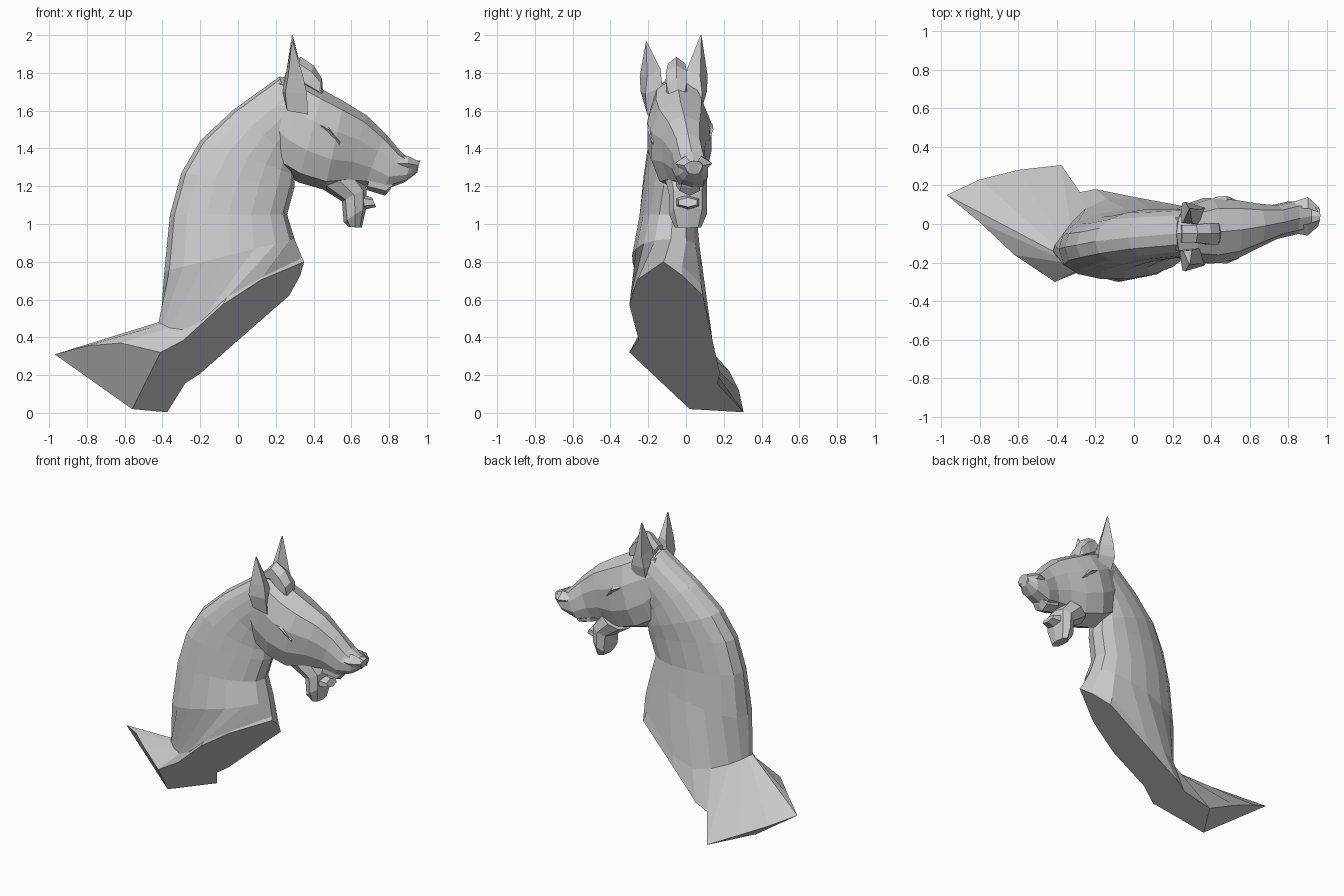
import bpy, bmesh, math


def make(name, rings, caps=(True, True), apex=None):
    """Skin a list of equal-length point rings; flat faces."""
    bm = bmesh.new()
    vs = [[bm.verts.new(p) for p in r] for r in rings]
    n = len(vs[0])
    for a, b in zip(vs, vs[1:]):
        for i in range(n):
            j = (i + 1) % n
            bm.faces.new((a[i], a[j], b[j], b[i]))
    if caps[0]:
        bm.faces.new(vs[0])
    if caps[1]:
        bm.faces.new(vs[-1])
    if apex:
        # three flat cuts under the bust, meeting at one corner
        v = bm.verts.new(apex)
        first = vs[0]
        for idx in ([12, 13, 14, 15, 0, 1, 2, 3, 4, 5, 6], [6, 7, 8, 9], [9, 10, 11, 12]):
            bm.faces.new([first[i] for i in idx] + [v])
    bmesh.ops.recalc_face_normals(bm, faces=bm.faces)
    me = bpy.data.meshes.new(name)
    bm.to_mesh(me)
    bm.free()
    ob = bpy.data.objects.new(name, me)
    bpy.context.collection.objects.link(ob)
    return ob


def ring(low, high, w, y_low, y_high, n=8, power=0.8):
    """Cross-section between two profile points (x, z), width w each side."""
    pts = []
    for i in range(n):
        a = 2 * math.pi * i / n
        t = 0.5 - 0.5 * math.cos(a)
        s = math.sin(a)
        s = math.copysign(abs(s) ** power, s) if abs(s) > 1e-6 else 0
        pts.append((low[0] + (high[0] - low[0]) * t,
                    y_low + (y_high - y_low) * t + w * s,
                    low[1] + (high[1] - low[1]) * t))
    return pts


def cut(x, y):
    """Point on the slanted cut plane across the chest."""
    return (x, y, 0.766 * x - 0.568 * y + 0.464)


# Neck and shoulder, ending in the slanted cuts
rim = [cut(x, y) for x, y in [(.35, -.12), (.33, -.02), (.27, .09), (0, .14),
                              (-.2, .18), (-.28, .165), (-.375, .305)]]
rim += [(-.6, .28, .12), (-.8, .23, .22), (-.97, .15, .31), (-.80, .01, .355), (-.62, -.16, .37)]
rim += [cut(x, y) for x, y in [(-.41, -.3), (-.29, -.25), (-.08, -.3), (.12, -.26)]]
# crease where the neck meets the withers
crease = [(.34, -.11, .82), (.32, -.02, .78), (.25, .08, .68), (.01, .13, .46),
          (-.14, .13, .41), (-.25, .08, .42), (-.33, .0, .44), (-.38, -.07, .46),
          (-.41, -.11, .48), (-.42, -.14, .48), (-.40, -.17, .47), (-.36, -.20, .45),
          (-.29, -.235, .44), (-.19, -.265, .49), (-.06, -.295, .61), (.13, -.25, .72)]
neck = [((.30, .92), (-.39, .75), .18, -.08, -.13),
        ((.26, 1.05), (-.36, 1.05), .15, -.07, -.12),
        ((.30, 1.20), (-.30, 1.27), .142, -.05, -.11),
        ((.30, 1.26), (-.20, 1.44), .14, -.04, -.09),
        ((.30, 1.34), (-.03, 1.60), .13, -.04, -.07),
        ((.33, 1.42), (.22, 1.78), .125, -.04, -.05)]
make("neck", [rim, crease] + [ring(*r, n=16) for r in neck],
     caps=(False, True), apex=(-.56, .02, .02))

# Head from poll to muzzle
head = [((.19, 1.37), (.22, 1.78), .12, -.05, -.05),
        ((.22, 1.28), (.34, 1.77), .15, -.04, -.05),
        ((.32, 1.22), (.45, 1.71), .175, -.03, -.04),
        ((.46, 1.18), (.56, 1.65), .16, -.03, -.03),
        ((.57, 1.20), (.68, 1.575), .12, -.01, -.01),
        ((.67, 1.20), (.78, 1.48), .09, .01, .01),
        ((.77, 1.18), (.86, 1.385), .09, .03, .03),
        ((.88, 1.22), (.92, 1.335), .08, .04, .04),
        ((.94, 1.265), (.965, 1.335), .045, .045, .045)]
make("head", [ring(*r, n=10, power=.7) for r in head])

# Dropped lower jaw and lip
jaw = [((.44, 1.19), (.62, 1.28), .11, 0, 0),
       ((.55, 1.12), (.68, 1.19), .10, .01, .01),
       ((.56, 1.01), (.68, 1.09), .10, .01, .01),
       ((.585, .985), (.655, .98), .07, .01, .01)]
make("lower_jaw", [ring(*r) for r in jaw])
lip = [((.60, 1.06), (.62, 1.17), .08, .01, .01),
       ((.73, 1.09), (.71, 1.14), .055, .01, .01)]
make("lower_lip", [ring(*r, n=6) for r in lip])

# Upper teeth
teeth = [((.68, 1.18), (.70, 1.26), .07, .01, .01),
         ((.78, 1.15), (.80, 1.25), .06, .02, .02),
         ((.81, 1.19), (.84, 1.25), .05, .02, .02)]
make("upper_teeth", [ring(*r, n=6) for r in teeth])

# Forelock tuft between the ears
tuft = [((.24, 1.74), (.25, 1.80), .05, -.05, -.05),
        ((.30, 1.74), (.33, 1.885), .05, -.05, -.05),
        ((.36, 1.70), (.40, 1.84), .06, -.05, -.05),
        ((.42, 1.68), (.445, 1.77), .06, -.05, -.05),
        ((.43, 1.66), (.45, 1.70), .045, -.05, -.05)]
make("forelock", [ring(*r, n=6, power=.6) for r in tuft])

# Ears, brows and nostrils, mirrored about the tilted head
for side, name in ((-1, "right"), (1, "left")):
    def at(x, d, z, c=-.065):
        return (x, c + side * d, z)
    lift = .035 if side > 0 else 0
    make(name + "_ear", [
        [at(.26, .07, 1.62), at(.33, .06, 1.58), at(.37, .14, 1.58), at(.26, .14, 1.60)],
        [at(.235, .07, 1.70), at(.34, .06, 1.72), at(.365, .15, 1.69), at(.25, .175, 1.70)],
        [at(.255, .075, 1.80), at(.30, .07, 1.82), at(.345, .14, 1.78), at(.265, .18, 1.78)],
        [at(.285, .142, 1.965 + lift), at(.29, .142, 1.965 + lift),
         at(.29, .147, 1.965 + lift), at(.285, .147, 1.965 + lift)]])
    make(name + "_brow", [
        [at(.40, .12, 1.57, -.03), at(.42, .17, 1.53, -.03), at(.44, .12, 1.48, -.03)],
        [at(.48, .11, 1.56, -.03), at(.48, .175, 1.50, -.03), at(.48, .12, 1.44, -.03)],
        [at(.54, .11, 1.47, -.03), at(.54, .15, 1.43, -.03), at(.52, .12, 1.39, -.03)]])
    make(name + "_nostril", [
        [at(.82, .05, 1.36, .035), at(.84, .085, 1.32, .035), at(.85, .05, 1.27, .035)],
        [at(.90, .04, 1.36, .04), at(.90, .10, 1.32, .04), at(.91, .05, 1.27, .04)],
        [at(.96, .02, 1.33, .04), at(.955, .05, 1.31, .04), at(.95, .03, 1.27, .04)]])
